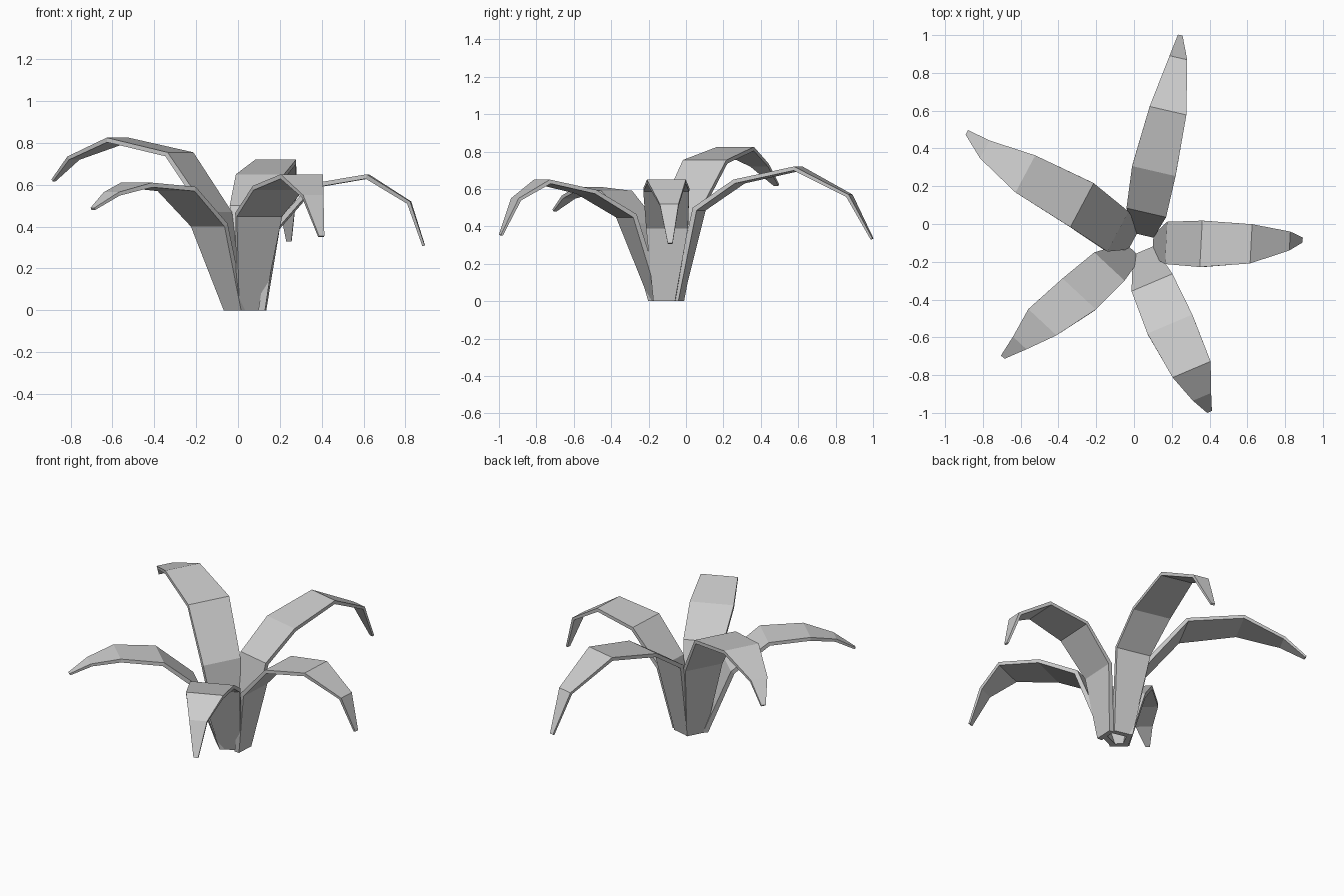
import bpy, bmesh, math
from mathutils import Vector

if "Cube" in bpy.data.objects:
    bpy.data.objects.remove(bpy.data.objects["Cube"])

# Shared half-width and thickness along a leaf, from base to tip
WIDTH = (0.058, 0.112, 0.123, 0.104, 0.050, 0.013)
THICK = (0.032, 0.026, 0.022, 0.022, 0.018, 0.012)


def leaf(name, heading, scale, path):
    """Strap leaf: rectangular sections swept along an arching midrib."""
    a = math.radians(heading)
    forward = Vector((math.cos(a), math.sin(a), 0))
    side = Vector((-math.sin(a), math.cos(a), 0))
    pts = [Vector(p) for p in path]
    bm = bmesh.new()
    rings = []
    for i, p in enumerate(pts):
        # underside direction, flat on the ground at the base
        if i == 0:
            down = forward
        else:
            before = (p - pts[i - 1]).normalized()
            after = (pts[min(i + 1, len(pts) - 1)] - p).normalized()
            down = side.cross(before + after).normalized()
            if down.dot(forward - Vector((0, 0, 1))) < 0 and i < 3:
                down = -down
            elif i >= 3 and down.z > 0:
                down = -down
        w = side * WIDTH[i] * scale
        d = down * THICK[i]
        rings.append([bm.verts.new(v) for v in (p + w, p - w, p - w + d, p + w + d)])
    for r, s in zip(rings, rings[1:]):
        for k in range(4):
            n = (k + 1) % 4
            bm.faces.new((r[k], r[n], s[n], s[k]))
    bm.faces.new(rings[0])
    bm.faces.new(rings[-1])
    bmesh.ops.recalc_face_normals(bm, faces=bm.faces)
    mesh = bpy.data.meshes.new(name)
    bm.to_mesh(mesh)
    bm.free()
    obj = bpy.data.objects.new(name, mesh)
    bpy.context.collection.objects.link(obj)


# Five arching leaves around the crown
leaf("back_leaf", 77, 0.96, [
    (0.05, -0.06, 0), (0.065, 0.06, 0.50), (0.105, 0.28, 0.65),
    (0.18, 0.60, 0.72), (0.235, 0.88, 0.57), (0.245, 1.00, 0.335)])
leaf("right_leaf", -3, 1.0, [
    (0.10, -0.115, 0), (0.17, -0.10, 0.40), (0.355, -0.105, 0.605),
    (0.62, -0.105, 0.65), (0.825, -0.09, 0.52), (0.893, -0.085, 0.31)])
leaf("front_leaf", -67, 1.05, [
    (0.05, -0.14, 0), (0.095, -0.31, 0.465), (0.19, -0.53, 0.595),
    (0.305, -0.77, 0.65), (0.36, -0.915, 0.55), (0.40, -0.995, 0.355)])
leaf("back_left_leaf", 152, 1.07, [
    (0.0, -0.08, 0), (-0.085, -0.04, 0.47), (-0.275, 0.10, 0.755),
    (-0.575, 0.265, 0.825), (-0.79, 0.395, 0.735), (-0.885, 0.485, 0.625)])
leaf("front_left_leaf", 227, 0.98, [
    (-0.005, -0.14, 0), (-0.13, -0.225, 0.415), (-0.29, -0.37, 0.59),
    (-0.485, -0.52, 0.61), (-0.605, -0.63, 0.565), (-0.695, -0.705, 0.49)])
